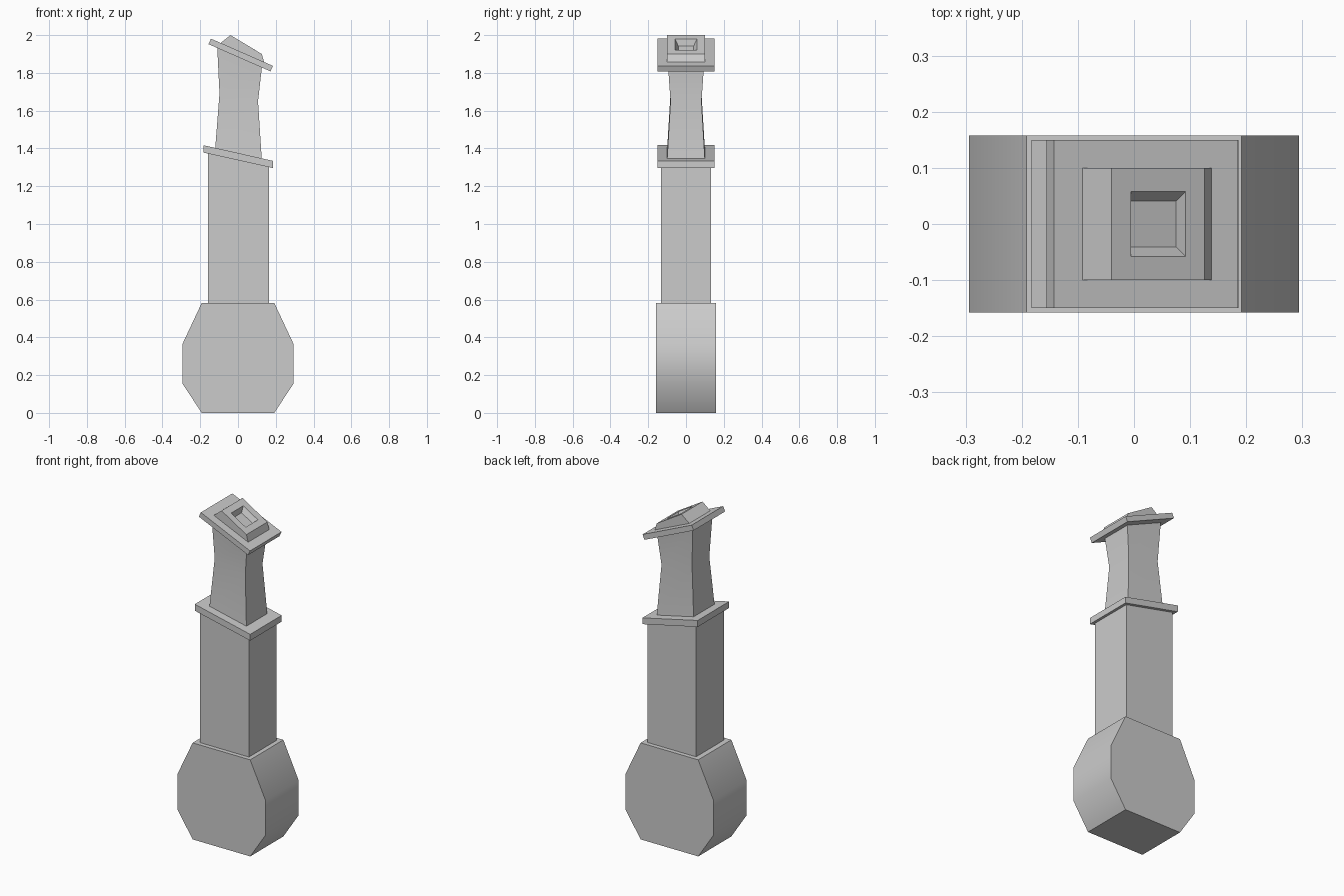
import bpy, bmesh, math

if "Cube" in bpy.data.objects:
    bpy.data.objects.remove(bpy.data.objects["Cube"])


def finish(name, bm):
    bmesh.ops.recalc_face_normals(bm, faces=bm.faces)
    mesh = bpy.data.meshes.new(name)
    bm.to_mesh(mesh)
    bm.free()
    obj = bpy.data.objects.new(name, mesh)
    bpy.context.collection.objects.link(obj)
    bpy.ops.object.select_all(action='DESELECT')
    obj.select_set(True)
    bpy.context.view_layer.objects.active = obj
    bpy.ops.object.shade_smooth_by_angle(angle=math.radians(40))
    return obj


def loft(name, rings):
    """Join tilted rectangles (x left, z left, x right, z right, half depth)."""
    bm = bmesh.new()
    loops = []
    for xl, zl, xr, zr, h in rings:
        pts = [(xl, -h, zl), (xr, -h, zr), (xr, h, zr), (xl, h, zl)]
        loops.append([bm.verts.new(p) for p in pts])
    for a, b in zip(loops, loops[1:]):
        for i in range(4):
            j = (i + 1) % 4
            bm.faces.new((a[i], a[j], b[j], b[i]))
    bm.faces.new(loops[0])
    bm.faces.new(loops[-1])
    return finish(name, bm)


# Octagonal pommel: half profile mirrored, then extruded in depth
half = [(0.192, 0), (0.294, 0.155), (0.294, 0.365), (0.192, 0.582)]
outline = half + [(-x, z) for x, z in reversed(half)]
bm = bmesh.new()
face = bm.faces.new([bm.verts.new((x, -0.158, z)) for x, z in outline])
new = bmesh.ops.extrude_face_region(bm, geom=[face])["geom"]
bmesh.ops.translate(bm, vec=(0, 0.316, 0),
                    verts=[g for g in new if isinstance(g, bmesh.types.BMVert)])
finish("pommel", bm)

# Square grip with a slanted top
loft("grip", [(-0.16, 0.58, 0.165, 0.58, 0.132),
              (-0.16, 1.38, 0.165, 1.31, 0.132)])

# Tilted collar plate
loft("lower_collar", [(-0.183, 1.378, 0.186, 1.296, 0.15),
                      (-0.183, 1.417, 0.186, 1.334, 0.15)])

# Waisted neck
loft("neck", [(-0.121, 1.395, 0.126, 1.34, 0.1),
              (-0.098, 1.69, 0.106, 1.65, 0.082),
              (-0.11, 1.94, 0.127, 1.835, 0.095)])

# Steeper upper collar plate
loft("upper_collar", [(-0.156, 1.952, 0.172, 1.808, 0.15),
                      (-0.143, 1.981, 0.185, 1.837, 0.15)])

# Wedge-shaped emitter with a recessed tapered socket
loft("emitter", [(-0.096, 1.955, 0.14, 1.85, 0.1),
                 (-0.04, 2.0, 0.126, 1.9, 0.1),
                 (-0.005, 1.979, 0.092, 1.92, 0.058),
                 (-0.005, 1.943, 0.075, 1.895, 0.041)])
